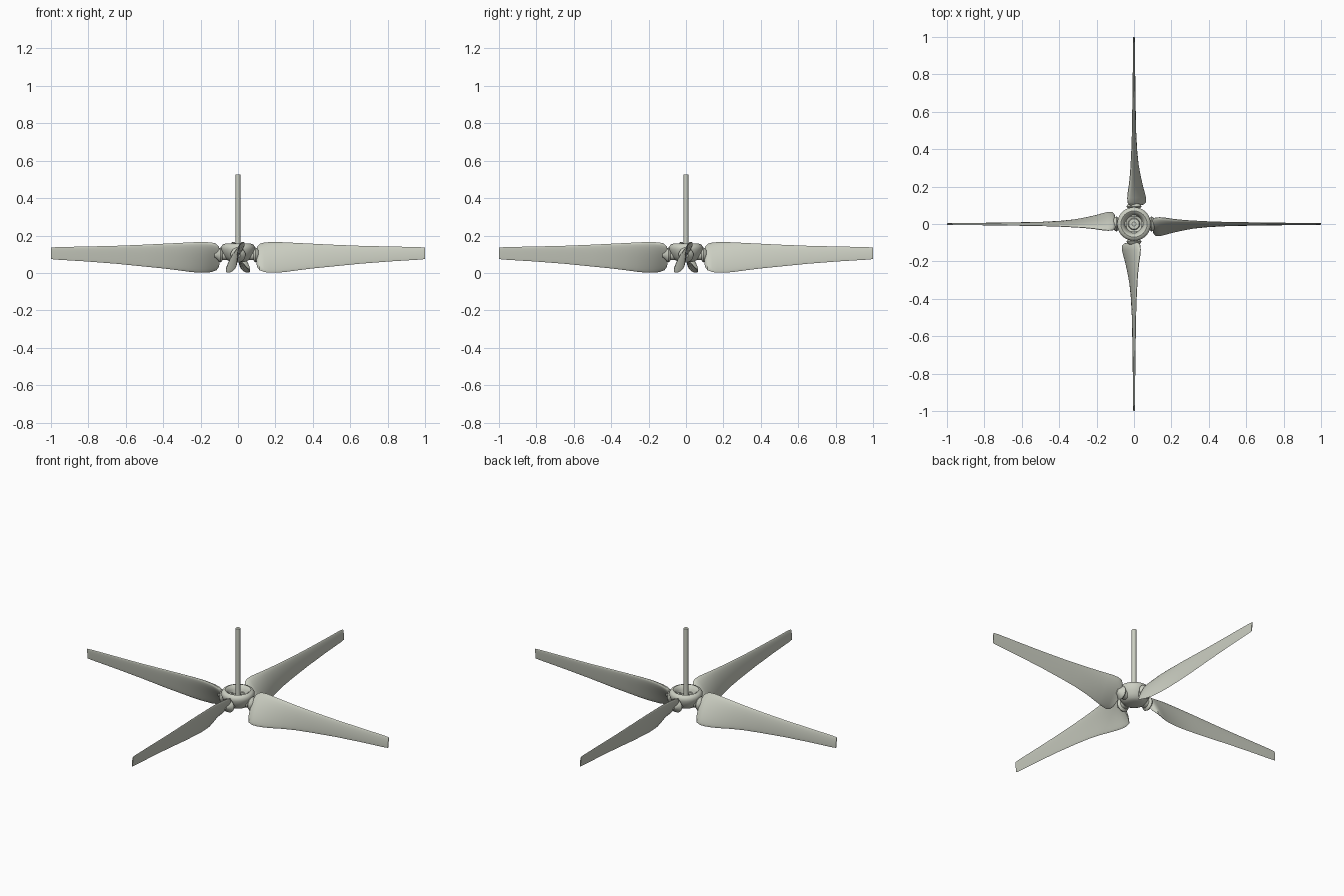
import bpy, bmesh, math
from mathutils import Matrix

if "Cube" in bpy.data.objects:
    bpy.data.objects.remove(bpy.data.objects["Cube"])

metal = bpy.data.materials.new("pale_grey_green")
metal.diffuse_color = (0.60, 0.62, 0.54, 1)
metal.use_nodes = True
metal.node_tree.nodes["Principled BSDF"].inputs["Base Color"].default_value = metal.diffuse_color


def finish(name, bm, angle=40):
    bmesh.ops.recalc_face_normals(bm, faces=bm.faces)
    mesh = bpy.data.meshes.new(name)
    bm.to_mesh(mesh)
    bm.free()
    obj = bpy.data.objects.new(name, mesh)
    bpy.context.collection.objects.link(obj)
    mesh.materials.append(metal)
    bpy.ops.object.select_all(action='DESELECT')
    obj.select_set(True)
    bpy.context.view_layer.objects.active = obj
    bpy.ops.object.shade_smooth_by_angle(angle=math.radians(angle))
    return obj


def loft(bm, rings):
    """Skin a list of equal-length point rings and cap both ends."""
    loops = [[bm.verts.new(p) for p in ring] for ring in rings]
    n = len(loops[0])
    for a, b in zip(loops, loops[1:]):
        for i in range(n):
            j = (i + 1) % n
            bm.faces.new((a[i], a[j], b[j], b[i]))
    bm.faces.new(loops[0])
    bm.faces.new(loops[-1])


def lathe(name, profile, sides, matrix=Matrix.Identity(4)):
    """Turn (radius, height) points around z."""
    bm = bmesh.new()
    loft(bm, [[(r * math.cos(2 * math.pi * i / sides),
                r * math.sin(2 * math.pi * i / sides), h) for i in range(sides)]
              for r, h in profile])
    bm.transform(matrix)
    return finish(name, bm)


# Hub: rounded ring with a sunken middle
lathe("hub", [(0.012, 0.115), (0.028, 0.115), (0.032, 0.108), (0.045, 0.112),
              (0.052, 0.135), (0.060, 0.150), (0.070, 0.156), (0.082, 0.152),
              (0.090, 0.140), (0.090, 0.125), (0.083, 0.105), (0.072, 0.085),
              (0.058, 0.068), (0.040, 0.060), (0.012, 0.058)], 40)

# Vertical shaft
lathe("shaft", [(0.013, 0.06), (0.013, 0.525)], 12)

# Blade stations: radius, top edge (y, z), bottom edge (y, z), thickness
stations = [
    (0.098, 0.016, 0.125, -0.030, 0.050, 0.018),
    (0.104, 0.026, 0.143, -0.050, 0.028, 0.026),
    (0.116, 0.033, 0.155, -0.064, 0.014, 0.030),
    (0.140, 0.034, 0.162, -0.064, 0.005, 0.030),
    (0.170, 0.031, 0.165, -0.056, 0.001, 0.029),
    (0.210, 0.025, 0.165, -0.045, 0.001, 0.026),
    (0.260, 0.020, 0.163, -0.034, 0.006, 0.022),
    (0.320, 0.016, 0.160, -0.023, 0.014, 0.018),
    (0.400, 0.012, 0.156, -0.015, 0.024, 0.015),
    (0.500, 0.009, 0.151, -0.010, 0.034, 0.012),
    (0.650, 0.007, 0.145, -0.007, 0.049, 0.010),
    (0.820, 0.005, 0.141, -0.005, 0.062, 0.008),
    (0.970, 0.004, 0.138, -0.004, 0.071, 0.006),
    (1.000, 0.003, 0.135, -0.003, 0.074, 0.005),
]


def blade_ring(x, yt, zt, yb, zb, thick, n=24):
    chord = math.hypot(yt - yb, zt - zb)
    uy, uz = (yt - yb) / chord, (zt - zb) / chord
    ring = []
    for i in range(n):
        a = 2 * math.pi * i / n
        along = 0.5 * chord * math.cos(a)
        # Fuller toward the top edge, slightly bowed to the upper side
        out = 0.5 * thick * math.sin(a) * (1 + 0.3 * math.cos(a))
        out += 0.15 * thick * math.sin(a) ** 2
        ring.append((x, (yt + yb) / 2 + along * uy - out * uz,
                     (zt + zb) / 2 + along * uz + out * uy))
    return ring


for k in range(4):
    turn = Matrix.Rotation(k * math.pi / 2, 4, 'Z')
    bm = bmesh.new()
    loft(bm, [blade_ring(*s) for s in stations])
    bm.transform(turn)
    finish(f"blade_{k + 1}", bm)

    # Arm with a collar joining hub and blade root
    outward = turn @ Matrix.Translation((0, 0, 0.096)) @ Matrix.Rotation(math.pi / 2, 4, 'Y')
    lathe(f"blade_arm_{k + 1}", [(0.028, 0.04), (0.028, 0.082), (0.036, 0.088),
                                 (0.040, 0.094), (0.036, 0.102), (0.022, 0.112),
                                 (0.012, 0.125)], 24, outward)
